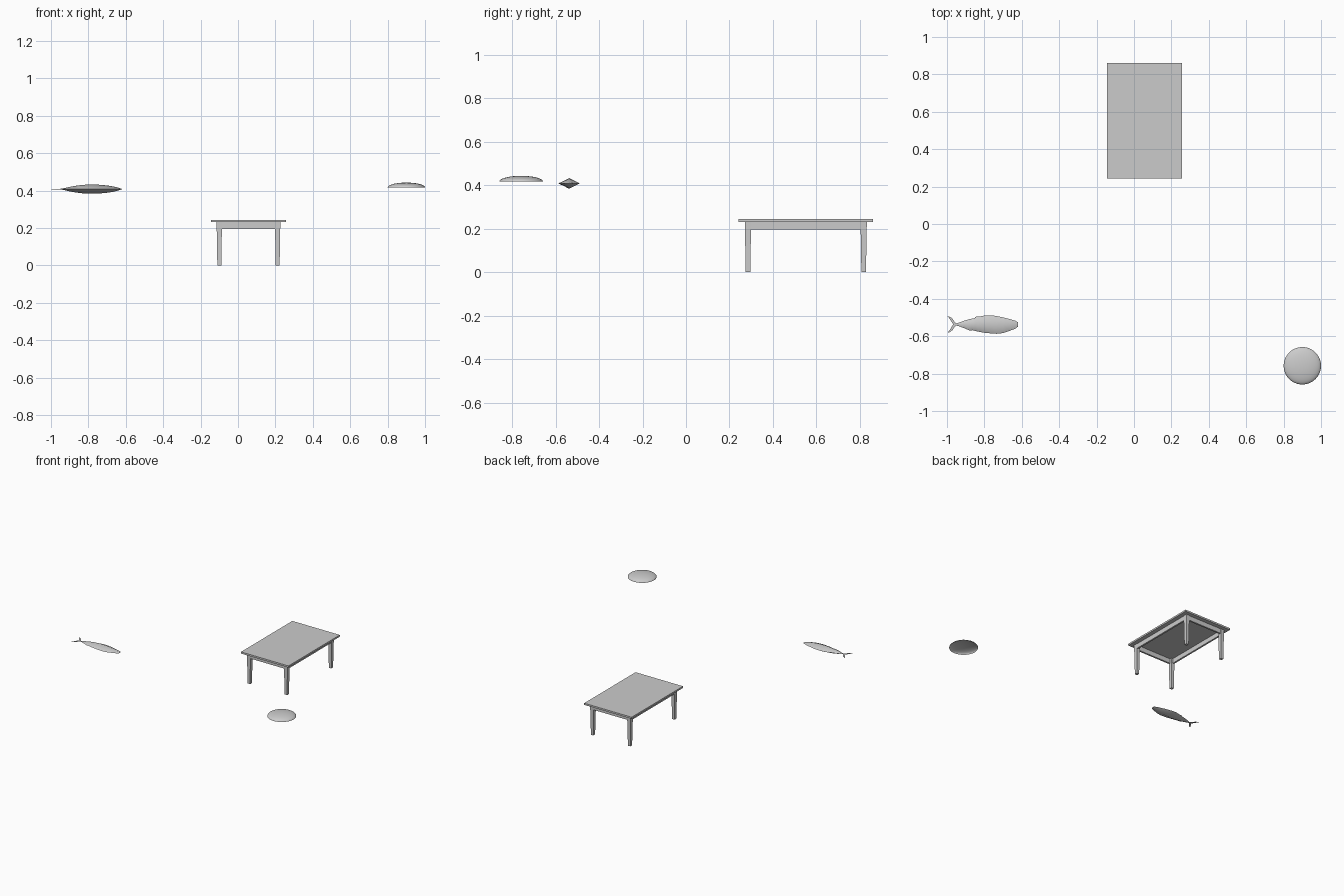
import bpy, bmesh, math
from mathutils import Matrix, Vector

if "Cube" in bpy.data.objects:
    bpy.data.objects.remove(bpy.data.objects["Cube"])


def finish(name, bm, smooth=None, recalc=True):
    if recalc:
        bmesh.ops.recalc_face_normals(bm, faces=bm.faces)
    me = bpy.data.meshes.new(name)
    bm.to_mesh(me)
    bm.free()
    ob = bpy.data.objects.new(name, me)
    bpy.context.collection.objects.link(ob)
    if smooth:
        bpy.ops.object.select_all(action='DESELECT')
        ob.select_set(True)
        bpy.context.view_layer.objects.active = ob
        bpy.ops.object.shade_smooth_by_angle(angle=math.radians(smooth))
    return ob


def box(name, center, size, taper=1.0):
    # taper scales the bottom face
    bm = bmesh.new()
    bmesh.ops.create_cube(bm, size=1)
    for v in bm.verts:
        k = taper if v.co.z < 0 else 1
        v.co = Vector((v.co.x * size[0] * k, v.co.y * size[1] * k, v.co.z * size[2])) + Vector(center)
    return finish(name, bm)


# Table: top, tapered legs, apron boards
TX, TY = 0.056, 0.551
LX, LY, LEG = 0.156, 0.266, 0.029
box("table_top", (TX, TY, 0.2375), (0.40, 0.618, 0.013))
for sx, nx in ((-1, "left"), (1, "right")):
    for sy, ny in ((-1, "front"), (1, "back")):
        box(f"{ny}_{nx}_leg", (TX + sx * LX, TY + sy * LY, 0.1155), (LEG, LEG, 0.231), 0.72)
    box(f"{nx}_apron", (TX + sx * (LX + 0.005), TY, 0.2135), (0.013, 2 * LY, 0.035))
for sy, ny in ((-1, "front"), (1, "back")):
    box(f"{ny}_apron", (TX, TY + sy * (LY + 0.005), 0.2135), (2 * LX, 0.013, 0.035))

# Shallow open dome
bm = bmesh.new()
R, H, SEG, RINGS = 0.10, 0.026, 48, 10
rings = []
for i in range(RINGS):
    a = math.pi / 2 * i / RINGS
    rings.append([bm.verts.new((0.9 + R * math.cos(a) * math.cos(t), -0.758 + R * math.cos(a) * math.sin(t),
                                0.417 + H * math.sin(a)))
                  for t in (2 * math.pi * j / SEG for j in range(SEG))])
tip = bm.verts.new((0.9, -0.758, 0.417 + H))
for a, b in zip(rings, rings[1:]):
    for j in range(SEG):
        k = (j + 1) % SEG
        bm.faces.new((a[j], a[k], b[k], b[j]))
for j in range(SEG):
    bm.faces.new((rings[-1][j], rings[-1][(j + 1) % SEG], tip))
finish("dish_dome", bm, 60, recalc=False)

# Fish body: diamond sections; x, upper edge, lower edge, half thickness
FY, FZ = -0.537, 0.408
stations = [(-0.956, 0.004, -0.004, 0.001), (-0.935, 0.010, -0.010, 0.004),
            (-0.905, 0.021, -0.021, 0.011), (-0.880, 0.028, -0.032, 0.016),
            (-0.865, 0.031, -0.031, 0.018), (-0.852, 0.034, -0.034, 0.020),
            (-0.848, 0.041, -0.035, 0.0205), (-0.825, 0.042, -0.040, 0.023),
            (-0.795, 0.049, -0.045, 0.0245), (-0.765, 0.049, -0.048, 0.0245),
            (-0.735, 0.045, -0.050, 0.023), (-0.700, 0.038, -0.046, 0.0195),
            (-0.665, 0.029, -0.034, 0.014), (-0.635, 0.020, -0.023, 0.006),
            (-0.621, 0.012, -0.012, 0.001)]
bm = bmesh.new()
secs = [[bm.verts.new((x, FY + y, FZ + z)) for y, z in ((u, 0), (0, h), (l, 0), (0, -h))]
        for x, u, l, h in stations]
for a, b in zip(secs, secs[1:]):
    for j in range(4):
        k = (j + 1) % 4
        bm.faces.new((a[j], a[k], b[k], b[j]))
bm.faces.new(secs[0])
bm.faces.new(secs[-1])
finish("fish_body", bm, 70)

# Forked tail: half outline mirrored, thin
half = [(-0.950, 0.005), (-0.960, 0.014), (-0.970, 0.030), (-0.982, 0.040), (-0.998, 0.045),
        (-0.986, 0.031), (-0.976, 0.014), (-0.966, 0.0)]
bm = bmesh.new()
outline = half + [(x, -y) for x, y in reversed(half[:-1])]
face = bm.faces.new([bm.verts.new((x, FY + y, FZ - 0.001)) for x, y in outline])
ext = bmesh.ops.extrude_face_region(bm, geom=[face])
bmesh.ops.translate(bm, vec=(0, 0, 0.002),
                    verts=[g for g in ext["geom"] if isinstance(g, bmesh.types.BMVert)])
finish("fish_tail", bm)
